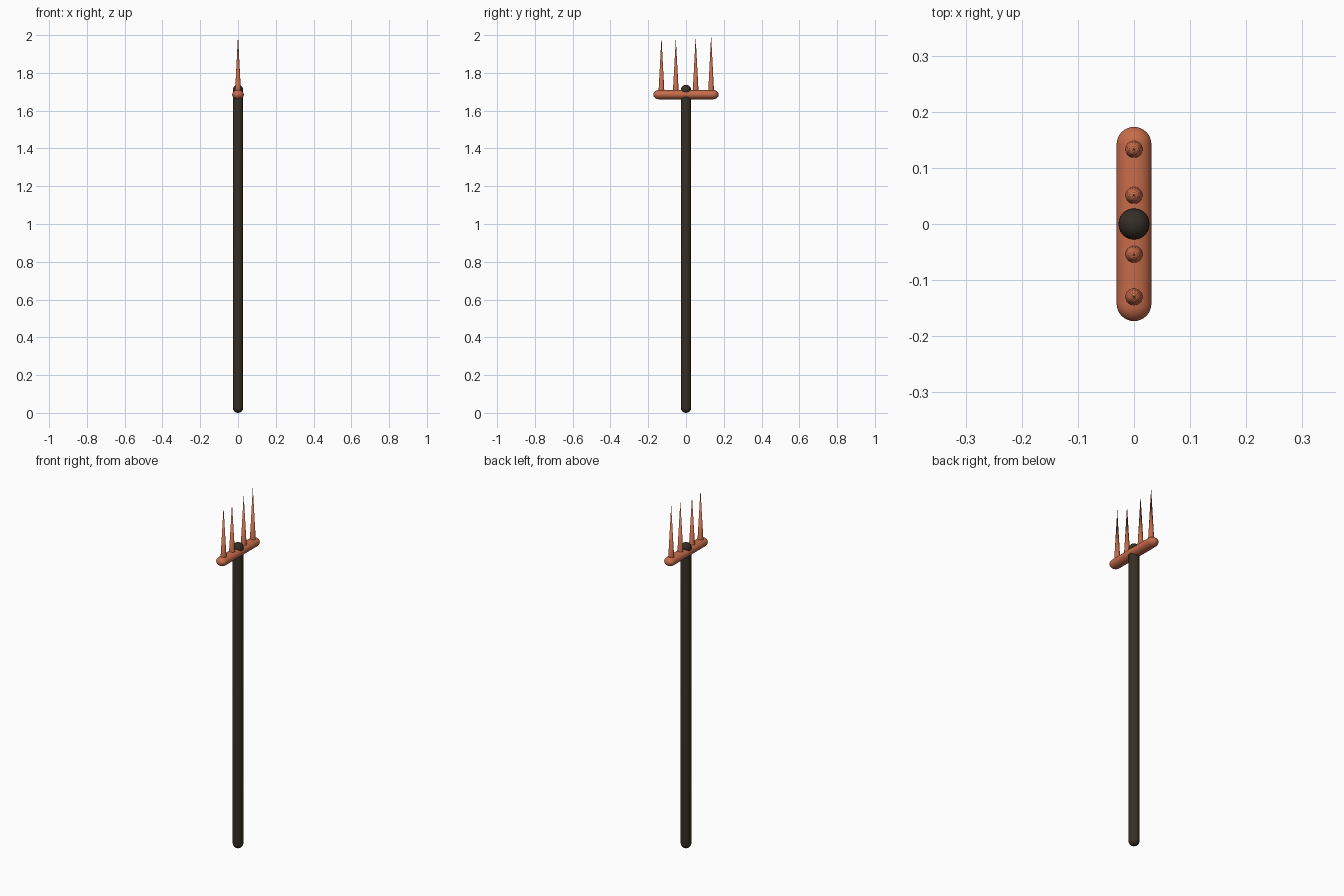
import bpy, bmesh, math
from mathutils import Matrix

if "Cube" in bpy.data.objects:
    bpy.data.objects.remove(bpy.data.objects["Cube"])


def material(name, rgb):
    m = bpy.data.materials.new(name)
    m.diffuse_color = (*rgb, 1)
    m.use_nodes = True
    m.node_tree.nodes["Principled BSDF"].inputs["Base Color"].default_value = m.diffuse_color
    return m


copper = material("copper", (0.57, 0.15, 0.07))
dark_wood = material("dark wood", (0.037, 0.028, 0.019))


def lathe(name, profile, mat, matrix, sides=32):
    """Revolve (radius, height) points about z; zero radius makes a pole."""
    bm = bmesh.new()
    rings = []
    for r, z in profile:
        n = sides if r > 0 else 1
        rings.append([bm.verts.new((r * math.cos(math.tau * i / sides),
                                    r * math.sin(math.tau * i / sides), z)) for i in range(n)])
    for a, b in zip(rings, rings[1:]):
        for i in range(sides):
            j = (i + 1) % sides
            quad = [a[i % len(a)], a[j % len(a)], b[j % len(b)], b[i % len(b)]]
            bm.faces.new(list(dict.fromkeys(quad)))
    bmesh.ops.transform(bm, matrix=matrix, verts=bm.verts)
    bmesh.ops.recalc_face_normals(bm, faces=bm.faces)
    me = bpy.data.meshes.new(name)
    bm.to_mesh(me)
    bm.free()
    me.materials.append(mat)
    me.shade_smooth()
    ob = bpy.data.objects.new(name, me)
    bpy.context.collection.objects.link(ob)
    return ob


def capsule(r, z0, z1, steps=8):
    """Profile of a rod with hemispherical ends."""
    arc = [(r * math.sin(math.pi / 2 * i / steps), r * math.cos(math.pi / 2 * i / steps))
           for i in range(1, steps + 1)]
    low = [(x, z0 + r - h) for x, h in arc]
    high = [(x, z1 - r + h) for x, h in reversed(arc)]
    return [(0, z0)] + low + high + [(0, z1)]


# Long round-ended shaft
lathe("shaft", capsule(0.0275, 0, 1.737), dark_wood, Matrix.Identity(4))

# Crossbar: slightly flattened rod lying along y
lie_down = (Matrix.Translation((0, 0, 1.685)) @ Matrix.Diagonal((1, 1, 0.8, 1))
            @ Matrix.Rotation(math.pi / 2, 4, 'X'))
lathe("crossbar", capsule(0.031, -0.173, 0.173), copper, lie_down)

# Four tapering tines, slightly uneven in height
for n, (y, tip) in enumerate([(-0.13, 1.99), (-0.054, 1.98), (0.051, 1.99), (0.133, 2.0)], 1):
    lathe(f"tine_{n}", [(0, 1.69), (0.016, 1.69), (0, tip)], copper,
          Matrix.Translation((0, y, 0)), 24)
    bpy.context.view_layer.objects.active = bpy.data.objects[f"tine_{n}"]
    bpy.data.objects[f"tine_{n}"].select_set(True)
bpy.ops.object.shade_smooth_by_angle()
